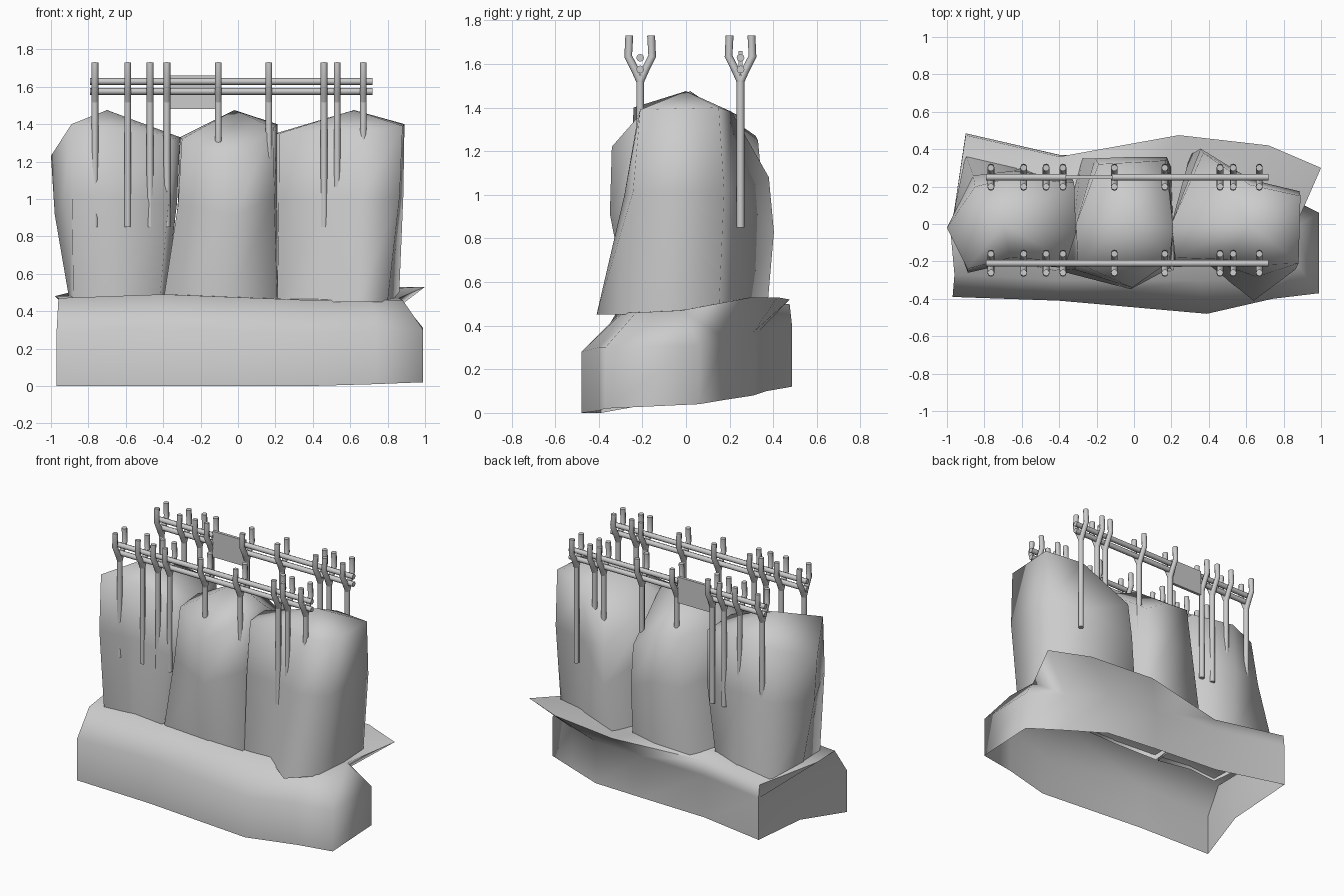
import bpy, bmesh, math
from mathutils import Vector

cube = bpy.data.objects.get("Cube")
if cube:
    bpy.data.objects.remove(cube, do_unlink=True)

# One stone grey for every part
stone = bpy.data.materials.new("light grey stone")
stone.use_nodes = True
grey = (.6, .6, .6, 1)
stone.diffuse_color = grey
stone.node_tree.nodes["Principled BSDF"].inputs["Base Color"].default_value = grey


def finish(obj, angle):
    obj.data.materials.clear()
    obj.data.materials.append(stone)
    bpy.ops.object.select_all(action='DESELECT')
    obj.select_set(True)
    bpy.context.view_layer.objects.active = obj
    bpy.ops.object.shade_smooth_by_angle(angle=math.radians(angle))


def link_mesh(name, bm, angle):
    mesh = bpy.data.meshes.new(name)
    bm.to_mesh(mesh)
    bm.free()
    obj = bpy.data.objects.new(name, mesh)
    bpy.context.collection.objects.link(obj)
    finish(obj, angle)


def loft(name, rings, angle, apex):
    """Skin a stack of equal rings, open below and closed by a fan on top."""
    bm = bmesh.new()
    loops = [[bm.verts.new(p) for p in ring] for ring in rings]
    n = len(loops[0])
    for low, high in zip(loops, loops[1:]):
        for i in range(n):
            j = (i + 1) % n
            bm.faces.new((low[i], low[j], high[j], high[i]))
    tip = bm.verts.new(apex)
    for i in range(n):
        bm.faces.new((loops[-1][i], loops[-1][(i + 1) % n], tip))
    link_mesh(name, bm, angle)


def tubes(name, paths, radius):
    """Round rods along straight-segment paths, joined as one part."""
    curve = bpy.data.curves.new(name, 'CURVE')
    curve.dimensions = '3D'
    curve.bevel_depth = radius
    curve.bevel_resolution = 2
    curve.use_fill_caps = True
    for path in paths:
        spline = curve.splines.new('POLY')
        spline.points.add(len(path) - 1)
        for point, co in zip(spline.points, path):
            point.co = (*co, 1)
    obj = bpy.data.objects.new(name, curve)
    bpy.context.collection.objects.link(obj)
    bpy.ops.object.select_all(action='DESELECT')
    obj.select_set(True)
    bpy.context.view_layer.objects.active = obj
    bpy.ops.object.convert(target='MESH')
    finish(bpy.context.view_layer.objects.active, 50)


# Hollow rocky base: x, y, bottom height, wall top height for each corner
wall = [
    (-.97, -.39, 0, .29), (-.4, -.41, 0, .31), (.39, -.48, 0, .28),
    (.74, -.4, .01, .3), (.99, -.37, .02, .3), (.99, .06, .04, .31),
    (.75, .18, .06, .34), (.48, .31, .08, .37), (.1, .34, .09, .38),
    (-.4, .37, .1, .39), (-.9, .485, .12, .41), (-.88, 0, .07, .4),
]
# Upper rim, flaring out into a ledge at the back corner
rim = [
    (-.96, -.27, .47), (-.4, -.3, .49), (.35, -.3, .46),
    (.72, -.29, .46), (.88, -.23, .46), (.86, -.02, .47),
    (1, .3, .53), (.72, .42, .53), (.24, .475, .52),
    (-.4, .36, .49), (-.9, .475, .5), (-.98, -.05, .48),
]
loft("base_rock",
     [[(x, y, b) for x, y, b, t in wall], [(x, y, t) for x, y, b, t in wall], rim],
     88, (0, 0, .48))

# Boulders: foot x, foot y, shoulder x, shoulder y, shoulder height
boulders = {
    "left_boulder": ((-.7, 0, 1.475), [
        (-.88, -.22, -.89, -.24, 1.4), (-.66, -.2, -.66, -.18, 1.37),
        (-.42, -.25, -.36, -.2, 1.32), (-.39, -.05, -.31, -.05, 1.33),
        (-.37, .2, -.32, .22, 1.33), (-.6, .3, -.65, .25, 1.36),
        (-.9, .37, -.85, .2, 1.32), (-.9, 0, -1, -.02, 1.23)]),
    "middle_boulder": ((-.02, .02, 1.475), [
        (-.4, -.25, -.3, -.21, 1.32), (-.05, -.26, -.01, -.34, 1.22),
        (.21, -.25, .19, -.2, 1.38), (.21, 0, .21, -.02, 1.4),
        (.2, .3, .17, .34, 1.14), (0, .35, 0, .33, 1.25),
        (-.28, .35, -.19, .32, 1.27), (-.37, 0, -.31, 0, 1.33)]),
    "right_boulder": ((.62, 0, 1.475), [
        (.21, -.23, .22, -.18, 1.35), (.4, -.22, .5, -.19, 1.37),
        (.64, -.41, .66, -.22, 1.36), (.8, -.25, .88, -.21, 1.39),
        (.86, .15, .89, .15, 1.4), (.65, .22, .62, .21, 1.38),
        (.3, .37, .37, .38, 1.08), (.2, 0, .2, 0, 1.35)]),
}
for name, (apex, corners) in boulders.items():
    foot = [Vector((a, b, .45)) for a, b, c, d, z in corners]
    shoulder = [Vector((c, d, z)) for a, b, c, d, z in corners]
    waist = []
    for low, high in zip(foot, shoulder):
        p = low.lerp(high, .8)
        p.z = low.lerp(high, .6).z
        # Belly out slightly towards the front and back
        if abs(p.y) > .1:
            p.y += math.copysign(.025, p.y)
        waist.append(p)
    loft(name, [foot, waist, shoulder], 100, apex)

# Two fences: forked posts carrying a pair of rails, the back one split by a panel
post_xs = [-.765, -.59, -.47, -.38, -.105, .165, .46, .53, .67]
fences = {"front": (-.21, [(-.79, .72)]), "back": (.25, [(-.79, -.36), (-.12, .72)])}
for side, (y, spans) in fences.items():
    posts = []
    for x in post_xs:
        posts.append([(x, y, .85), (x, y, 1.55)])
        for s in (-1, 1):
            posts.append([(x, y, 1.52), (x, y + s * .022, 1.57),
                          (x, y + s * .055, 1.635), (x, y + s * .05, 1.73)])
    tubes(side + "_posts", posts, .018)
    tubes(side + "_rails", [[(a, y, z), (b, y, z)]
                            for a, b in spans for z in (1.575, 1.628)], .018)

# Flat panel hung on the back fence
bm = bmesh.new()
bmesh.ops.create_cube(bm, size=1)
bmesh.ops.scale(bm, vec=(.25, .02, .18), verts=bm.verts)
bmesh.ops.translate(bm, vec=(-.24, .25, 1.57), verts=bm.verts)
link_mesh("back_panel", bm, 30)
